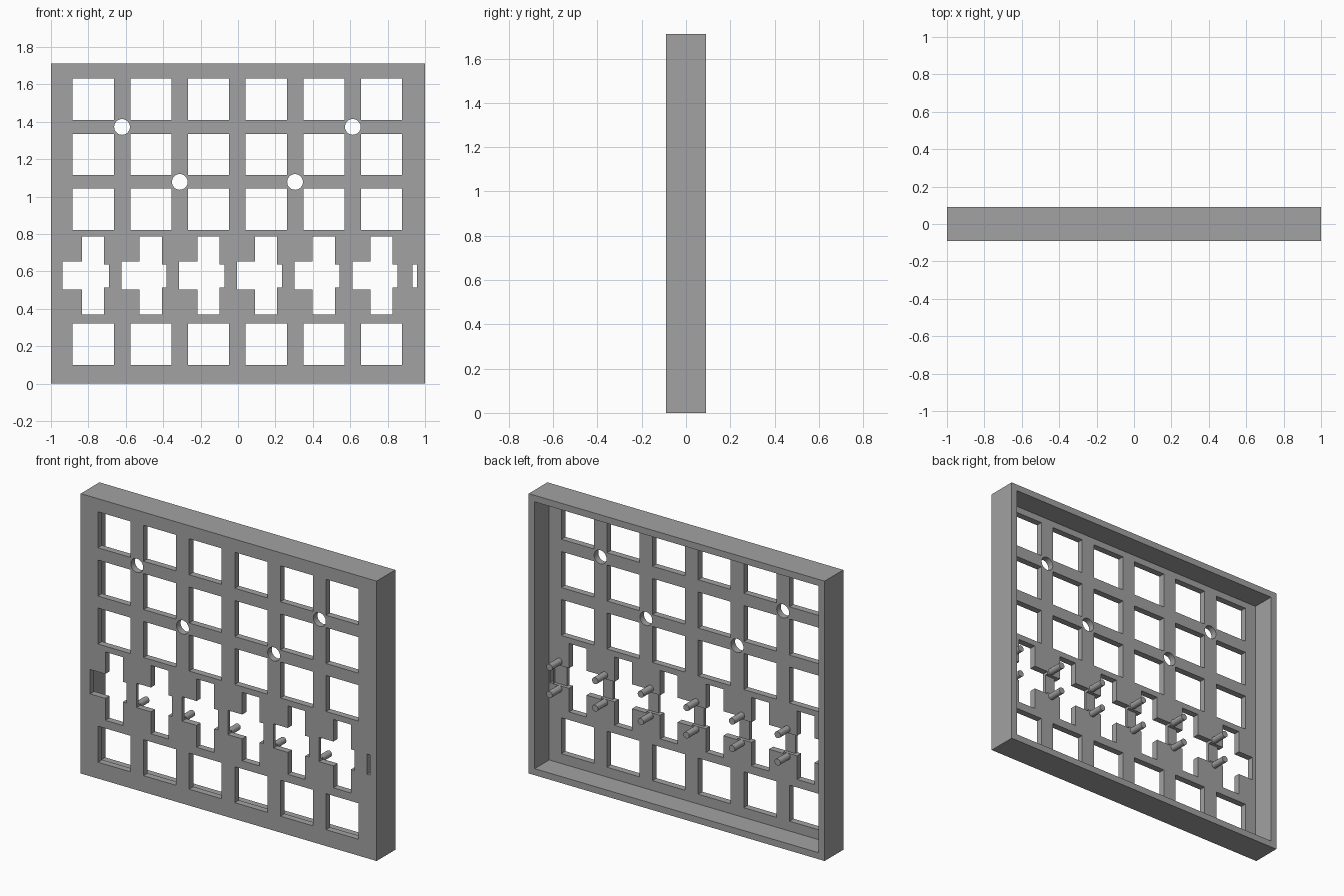
import bpy, bmesh, math
from mathutils import Matrix, Vector

if "Cube" in bpy.data.objects:
    bpy.data.objects.remove(bpy.data.objects["Cube"])

FRONT, BACK, PLATE_BACK = -0.09, 0.09, -0.05
HEIGHT, WALL = 1.71, 0.04
PITCH = 0.3084
COLUMNS = [-0.774 + PITCH * i for i in range(6)]

grey = bpy.data.materials.new("grey plastic")
grey.diffuse_color = (0.36, 0.36, 0.36, 1)
grey.use_nodes = True
grey.node_tree.nodes["Principled BSDF"].inputs["Base Color"].default_value = grey.diffuse_color


def add_box(bm, x0, x1, y0, y1, z0, z1):
    size = Vector((x1 - x0, y1 - y0, z1 - z0))
    mid = Vector(((x0 + x1) / 2, (y0 + y1) / 2, (z0 + z1) / 2))
    bmesh.ops.create_cube(bm, size=1, matrix=Matrix.Translation(mid) @ Matrix.Diagonal((*size, 1)))


def add_rod(bm, x, z, radius, y0, y1, sides):
    place = Matrix.Translation((x, (y0 + y1) / 2, z)) @ Matrix.Rotation(math.pi / 2, 4, 'X')
    bmesh.ops.create_cone(bm, cap_ends=True, segments=sides, radius1=radius,
                          radius2=radius, depth=y1 - y0, matrix=place)


def make_object(name, bm):
    mesh = bpy.data.meshes.new(name)
    bm.to_mesh(mesh)
    bm.free()
    obj = bpy.data.objects.new(name, mesh)
    bpy.context.collection.objects.link(obj)
    mesh.materials.append(grey)
    return obj


def cut(target, boxes, rods=()):
    """Subtract a group of separate boxes and rods from the target."""
    bm = bmesh.new()
    for b in boxes:
        add_box(bm, *b)
    for r in rods:
        add_rod(bm, *r)
    cutter = make_object("cutter", bm)
    cutter.hide_render = True
    mod = target.modifiers.new("cut", 'BOOLEAN')
    mod.operation, mod.solver, mod.object = 'DIFFERENCE', 'EXACT', cutter
    bpy.context.view_layer.objects.active = target
    bpy.ops.object.modifier_apply(modifier=mod.name)
    bpy.data.objects.remove(cutter)


def smooth(obj):
    bpy.ops.object.select_all(action='DESELECT')
    obj.select_set(True)
    bpy.context.view_layer.objects.active = obj
    bpy.ops.object.shade_smooth_by_angle(angle=math.radians(30))


# Panel: shallow tray, open at the back
bm = bmesh.new()
add_box(bm, -1, 1, FRONT, BACK, 0, HEIGHT)
panel = make_object("panel", bm)
cut(panel, [(-1 + WALL, 1 - WALL, PLATE_BACK, 0.2, WALL, HEIGHT - WALL)])

# Square button windows and round screw holes
Y0, Y1 = -0.15, -0.02
windows = [(x - 0.11, x + 0.11, Y0, Y1, z, z + 0.22)
           for z in (0.10, 0.822, 1.115, 1.41) for x in COLUMNS]
screws = [(x - 0.003, z, 0.042, Y0, Y1, 32)
          for x, z in ((-0.617, 1.372), (0.617, 1.372), (-0.308, 1.078), (0.308, 1.078))]
cut(panel, windows, screws)

# Cross-shaped fader openings: tall bar, wide left arm, short right arm
cut(panel, [(x - 0.06, x + 0.058, Y0, Y1, 0.369, 0.787) for x in COLUMNS])
cut(panel, [(x - (0.163 if i == 0 else 0.157), x, Y0, Y1, 0.503, 0.652)
            for i, x in enumerate(COLUMNS)])
cut(panel, [(x, x + 0.084, Y0, Y1, 0.513, 0.636) for x in COLUMNS])

# Thin slot beside the last opening, and recesses behind the bridges
cut(panel, [(0.934, 0.956, Y0, Y1, 0.513, 0.636)])
cut(panel, [(x + 0.07, x + 0.165, -0.07, Y1, 0.513, 0.636) for x in COLUMNS])
smooth(panel)

# Mounting pegs on the back of the plate
bm = bmesh.new()
for x in COLUMNS:
    for z in (0.493, 0.66):
        add_rod(bm, x + 0.124, z, 0.02, PLATE_BACK - 0.01, 0.045, 20)
smooth(make_object("mounting_pegs", bm))
